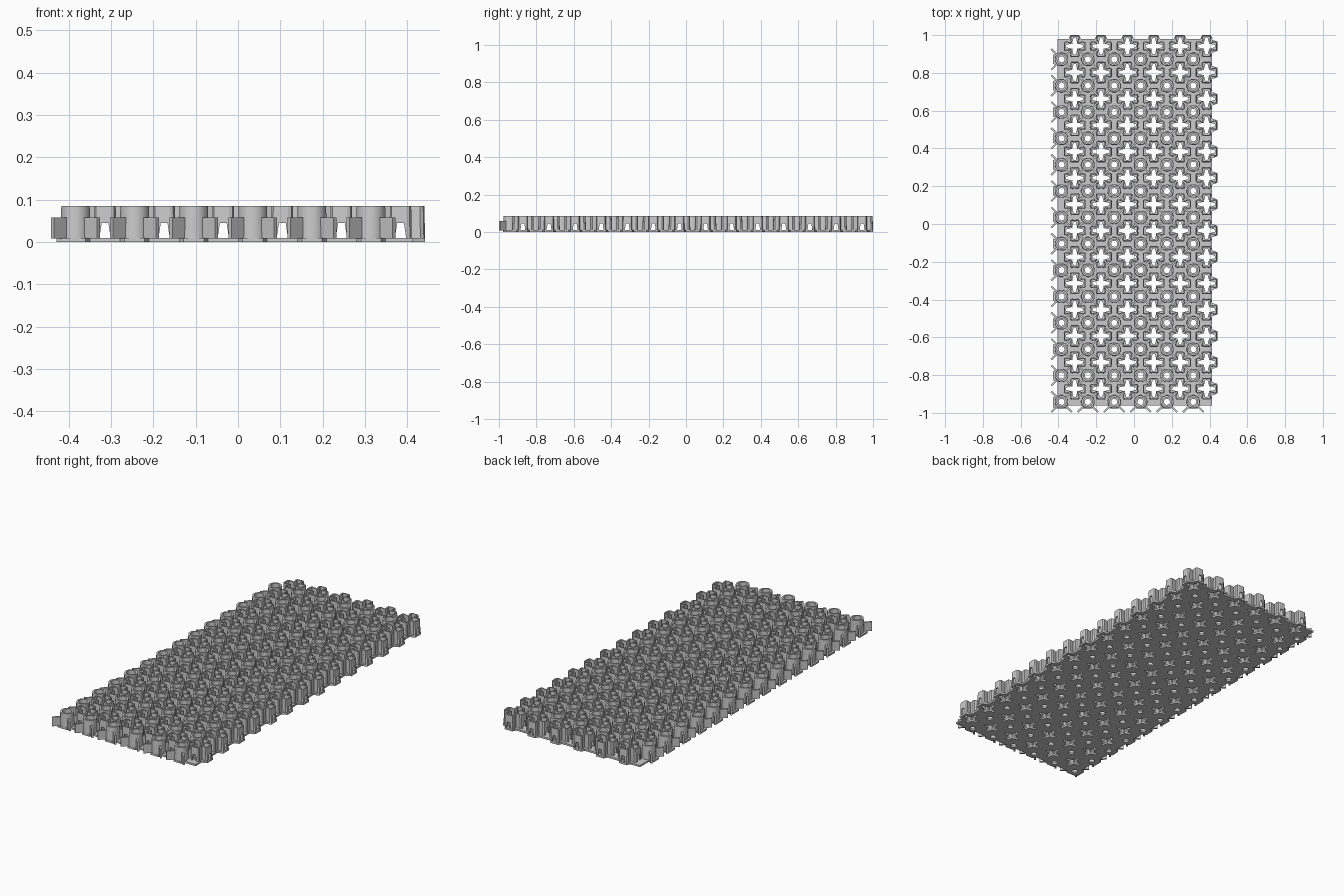
import bpy, bmesh, math
from math import cos, sin, pi

if "Cube" in bpy.data.objects:
    bpy.data.objects.remove(bpy.data.objects["Cube"])

P = 0.1395                       # cell pitch
NX, NY = 6, 14
RX, RY = -0.3836, -0.9417        # first round cell
SX, SY = RX + P / 2, RY + P / 2  # first star cell
BASE, TALL, LOW = 0.01, 0.085, 0.058


def circle(r, n, a0=0.0):
    return [(r * cos(a0 + 2 * pi * i / n), r * sin(a0 + 2 * pi * i / n)) for i in range(n)]


def four_way(quarter):
    """Repeat a quarter outline four times around the centre."""
    pts = []
    for k in range(4):
        c, s = round(cos(k * pi / 2)), round(sin(k * pi / 2))
        pts += [(x * c - y * s, x * s + y * c) for x, y in quarter]
    return pts


def inset(pts, d):
    """Mitred inward offset of a counter-clockwise outline."""
    out, n = [], len(pts)
    for i in range(n):
        (ax, ay), (bx, by), (cx, cy) = pts[i - 1], pts[i], pts[(i + 1) % n]
        l1, l2 = math.hypot(bx - ax, by - ay), math.hypot(cx - bx, cy - by)
        n1 = (-(by - ay) / l1, (bx - ax) / l1)
        n2 = (-(cy - by) / l2, (cx - bx) / l2)
        k = d / (1 + n1[0] * n2[0] + n1[1] * n2[1])
        out.append((bx + (n1[0] + n2[0]) * k, by + (n1[1] + n2[1]) * k))
    return out


def add_tube(bm, outer, inner, z0, z1, draft=1.0):
    """Closed wall between two outlines with equal point counts."""
    loops = [[bm.verts.new((x * s, y * s, z)) for x, y in o]
             for o, z, s in ((outer, z0, 1), (outer, z1, draft), (inner, z1, 1), (inner, z0, 1))]
    n = len(outer)
    for k in range(4):
        a, b = loops[k], loops[(k + 1) % 4]
        for i in range(n):
            j = (i + 1) % n
            bm.faces.new((a[i], a[j], b[j], b[i]))


def add_prism(bm, bottom, top):
    """Solid between two matching polygons of 3D points."""
    a = [bm.verts.new(p) for p in bottom]
    b = [bm.verts.new(p) for p in top]
    bm.faces.new(a[::-1])
    bm.faces.new(b)
    for i in range(len(a)):
        j = (i + 1) % len(a)
        bm.faces.new((a[i], a[j], b[j], b[i]))


def finish(bm, name, loc=(0, 0, 0)):
    bmesh.ops.recalc_face_normals(bm, faces=bm.faces)
    me = bpy.data.meshes.new(name)
    bm.to_mesh(me)
    bm.free()
    ob = bpy.data.objects.new(name, me)
    ob.location = loc
    bpy.context.collection.objects.link(ob)
    return ob


def grid_array(ob):
    for name, count, off in (("across", NX, (P, 0, 0)), ("along", NY, (0, P, 0))):
        m = ob.modifiers.new(name, 'ARRAY')
        m.count = count
        m.use_relative_offset = False
        m.use_constant_offset = True
        m.constant_offset_displace = off


def smooth(ob):
    bpy.ops.object.select_all(action='DESELECT')
    ob.select_set(True)
    bpy.context.view_layer.objects.active = ob
    bpy.ops.object.shade_smooth_by_angle(angle=math.radians(30))


# round towers with four low diagonal ribs
bm = bmesh.new()
add_tube(bm, circle(0.036, 16, pi / 16), circle(0.024, 16, pi / 16), BASE - 0.002, TALL, 0.95)
for k in range(4):
    a = pi / 4 + k * pi / 2
    c, s = cos(a), sin(a)
    rect = [(0.031, -0.005), (0.0765, -0.005), (0.0765, 0.005), (0.031, 0.005)]
    flat = [(u * c - v * s, u * s + v * c) for u, v in rect]
    add_prism(bm, [(x, y, BASE - 0.002) for x, y in flat], [(x, y, LOW) for x, y in flat])
ring = finish(bm, "round_tower", (RX, RY, 0))
smooth(ring)
grid_array(ring)

# four-lobed star towers
star_outline = four_way([(0.058, -0.014), (0.058, 0.014), (0.055, 0.022), (0.047, 0.026),
                         (0.036, 0.024), (0.021, 0.021), (0.024, 0.036), (0.026, 0.047),
                         (0.022, 0.055)])
# each quarter ends on the shoulder before the next lobe; drop coincident points
star_outline = [p for i, p in enumerate(star_outline)
                if math.dist(p, star_outline[i - 1]) > 1e-4]
bm = bmesh.new()
add_tube(bm, star_outline, inset(star_outline, 0.007), BASE - 0.002, TALL, 0.97)
star = finish(bm, "star_tower", (SX, SY, 0))

# tapered drain slots through the lobe ends
for axis in (0, 1):
    bm = bmesh.new()
    prof = [(-0.014, BASE - 0.006), (0.014, BASE - 0.006), (0.008, 0.045), (-0.008, 0.045)]
    ends = []
    for e in (-0.08, 0.08):
        ends.append([(e, u, z) if axis == 0 else (u, e, z) for u, z in prof])
    add_prism(bm, *ends)
    cutter = finish(bm, "slot_cutter", (SX, SY, 0))
    cutter.hide_render = True
    cutter.hide_set(True)
    b = star.modifiers.new("slot", 'BOOLEAN')
    b.operation = 'DIFFERENCE'
    b.solver = 'EXACT'
    b.object = cutter
grid_array(star)

# base plate outline, with scallops under the edge cells
def bumps(starts, edge, tip, w):
    pts = []
    for c in starts:
        pts += [(c - w, edge), (c - w * 0.7, tip), (c + w * 0.7, tip), (c + w, edge)]
    return pts


ring_x = [RX + i * P for i in range(NX)]
ring_y = [RY + i * P for i in range(NY)]
star_x = [SX + i * P for i in range(NX)]
star_y = [SY + i * P for i in range(NY)]
outline = bumps(ring_x[1:], -0.960, -0.978, 0.034) + [(0.413, -0.960)]
outline += [(x, y) for y, x in bumps(star_y[:-1], 0.413, 0.441, 0.036)]
outline += [(0.413, star_y[-1] - 0.036), (0.441, star_y[-1] - 0.025),
            (0.441, star_y[-1] + 0.025), (0.413, star_y[-1] + 0.034)]
outline += bumps(star_x, 0.98, 0.9995, 0.033)[::-1]
outline += [(-0.405, 0.98)]
outline += [(x, y) for y, x in bumps(ring_y[1:], -0.405, -0.428, 0.034)[::-1]]
outline += [(-0.405, RY + 0.034), (-0.428, RY + 0.024), (-0.428, -0.970),
            (-0.415, -0.978), (RX + 0.024, -0.978), (RX + 0.034, -0.960)]

star_hole = four_way([(0.045, -0.006), (0.045, 0.006), (0.026, 0.011), (0.0145, 0.0145),
                      (0.011, 0.026)])
loops = [outline]
loops += [[(x + u, y + v) for u, v in circle(0.016, 16)] for x in ring_x for y in ring_y]
loops += [[(x + u, y + v) for u, v in star_hole] for x in star_x for y in star_y]

cu = bpy.data.curves.new("base_plate", 'CURVE')
cu.dimensions = '2D'
cu.fill_mode = 'BOTH'
cu.extrude = BASE / 2
for lp in loops:
    sp = cu.splines.new('POLY')
    sp.points.add(len(lp) - 1)
    for pt, (x, y) in zip(sp.points, lp):
        pt.co = (x, y, 0, 1)
    sp.use_cyclic_u = True
plate = bpy.data.objects.new("base_plate", cu)
plate.location.z = BASE / 2
bpy.context.collection.objects.link(plate)
bpy.ops.object.select_all(action='DESELECT')
plate.select_set(True)
bpy.context.view_layer.objects.active = plate
bpy.ops.object.convert(target='MESH')
plate = bpy.context.view_layer.objects.active
bm = bmesh.new()
bm.from_mesh(plate.data)
bmesh.ops.remove_doubles(bm, verts=bm.verts, dist=1e-5)
bmesh.ops.recalc_face_normals(bm, faces=bm.faces)
for f in bm.faces:
    f.smooth = False
bm.to_mesh(plate.data)
bm.free()
